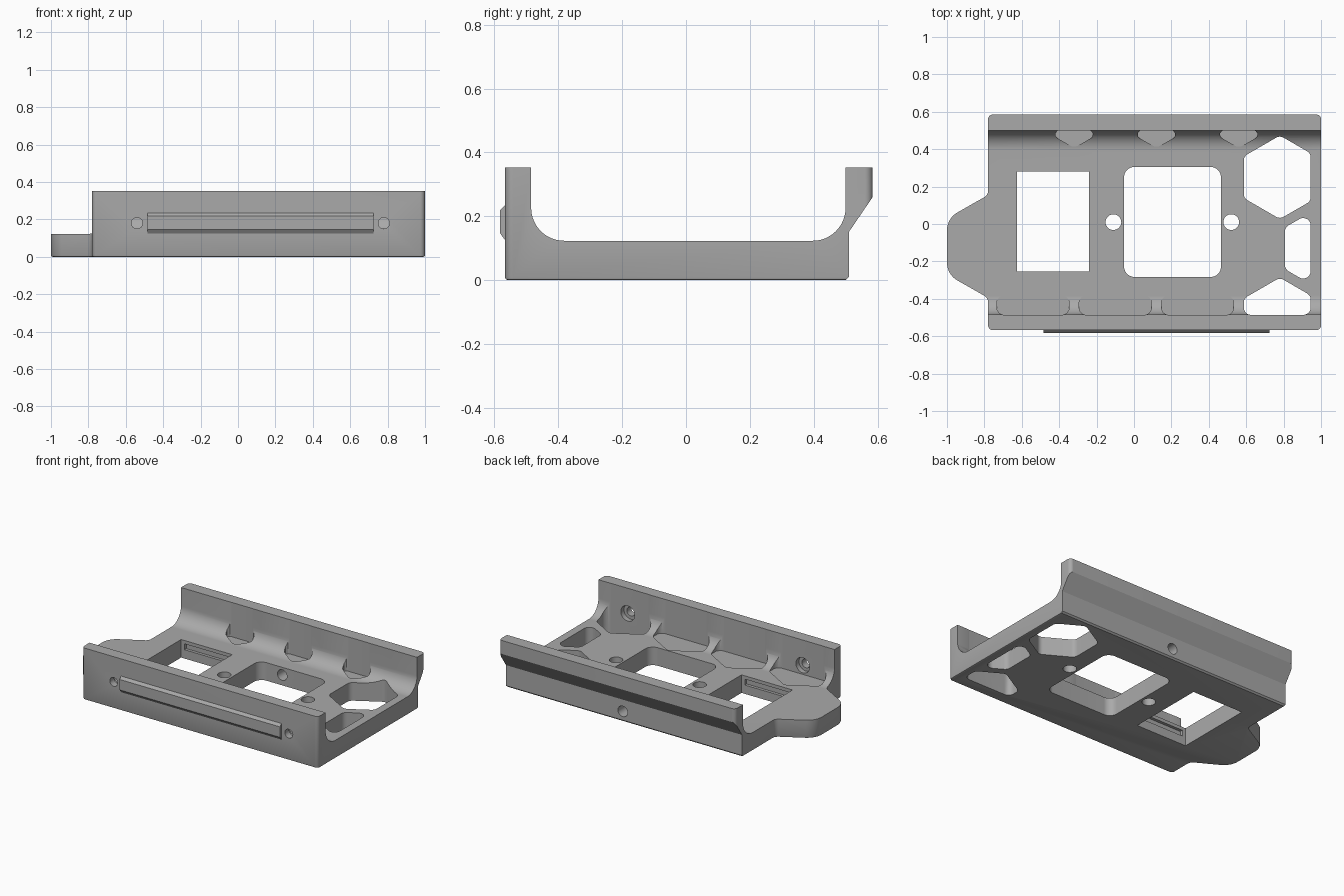
import bpy, bmesh, math
from mathutils import Vector, Matrix

if "Cube" in bpy.data.objects:
    bpy.data.objects.remove(bpy.data.objects["Cube"], do_unlink=True)

grey = bpy.data.materials.new("plain grey")
grey.use_nodes = True
COLOUR = (0.4, 0.4, 0.4, 1)
grey.diffuse_color = COLOUR
grey.node_tree.nodes["Principled BSDF"].inputs["Base Color"].default_value = COLOUR

# Maps from (profile u, profile v, depth) to world axes
ALONG_X = Matrix(((0, 0, 1), (1, 0, 0), (0, 1, 0))).to_4x4()
ALONG_Y = Matrix(((1, 0, 0), (0, 0, -1), (0, 1, 0))).to_4x4()
ALONG_Z = Matrix.Identity(4)


def rounded(points, steps=8):
    """Polygon of (u, v, radius) with its corners replaced by arcs."""
    out = []
    for i, (u, v, r) in enumerate(points):
        p = Vector((u, v))
        a = Vector(points[i - 1][:2]) - p
        b = Vector(points[(i + 1) % len(points)][:2]) - p
        if r == 0:
            out.append(p)
            continue
        half = a.angle(b) / 2
        cut = min(r / math.tan(half), 0.45 * min(a.length, b.length))
        r = cut * math.tan(half)
        a, b = a.normalized(), b.normalized()
        centre = p + (a + b).normalized() * (r / math.sin(half))
        start, end = p + a * cut - centre, p + b * cut - centre
        for k in range(steps + 1):
            out.append(centre + start.lerp(end, k / steps).normalized() * r)
    return out


def prism(name, outline, low, high, frame=ALONG_Z, chamfer=0):
    bm = bmesh.new()
    base = bm.faces.new([bm.verts.new((u, v, low)) for u, v in outline])
    rim = list(base.edges)
    top = bmesh.ops.extrude_face_region(bm, geom=[base], use_keep_orig=True)["geom"]
    bmesh.ops.translate(bm, vec=(0, 0, high - low),
                        verts=[g for g in top if isinstance(g, bmesh.types.BMVert)])
    if chamfer:
        bmesh.ops.bevel(bm, geom=rim, offset=chamfer, segments=2, profile=0.5, affect='EDGES')
    bmesh.ops.transform(bm, matrix=frame, verts=bm.verts)
    bmesh.ops.recalc_face_normals(bm, faces=bm.faces)
    mesh = bpy.data.meshes.new(name)
    bm.to_mesh(mesh)
    bm.free()
    mesh.materials.append(grey)
    ob = bpy.data.objects.new(name, mesh)
    bpy.context.collection.objects.link(ob)
    return ob


def box(x0, x1, y0, y1, r=0):
    return rounded([(x0, y0, r), (x1, y0, r), (x1, y1, r), (x0, y1, r)])


def circle(u, v, r, n=32):
    return [(u + r * math.cos(math.tau * i / n), v + r * math.sin(math.tau * i / n))
            for i in range(n)]


def combine(target, tool, operation='DIFFERENCE'):
    tool.hide_render = True
    mod = target.modifiers.new("cut", 'BOOLEAN')
    mod.operation, mod.solver, mod.object = operation, 'EXACT', tool
    bpy.context.view_layer.objects.active = target
    bpy.ops.object.modifier_apply(modifier=mod.name)
    bpy.data.objects.remove(tool, do_unlink=True)


def clip(poly, axis, limit, sign):
    """Keep the part of a polygon where sign * coordinate <= sign * limit."""
    out = []
    for i, p in enumerate(poly):
        q = poly[(i + 1) % len(poly)]
        dp, dq = sign * (p[axis] - limit), sign * (q[axis] - limit)
        if dp <= 0:
            out.append(p)
        if dp * dq < 0:
            out.append(p.lerp(q, dp / (dp - dq)))
    return out


# Cradle: U-shaped section limited by the plan outline with its end tab
section = rounded([(-0.65, -0.05, 0), (0.5, -0.05, 0), (0.5, 0, 0), (0.51, 0.01, 0),
                   (0.51, 0.15, 0), (0.6, 0.282, 0), (0.6, 0.352, 0), (0.5, 0.352, 0),
                   (0.5, 0.123, 0.195), (-0.485, 0.123, 0.195),
                   (-0.485, 0.352, 0), (-0.65, 0.352, 0)], 20)
cradle = prism("cradle_body", section, -1.1, 1.1, ALONG_X)
plan = rounded([(1, -0.567, 0.025), (1, 0.585, 0.025), (-0.78, 0.585, 0.025),
                (-0.78, 0.155, 0.04), (-1, 0.03, 0.11), (-1, -0.27, 0.11),
                (-0.78, -0.395, 0.04), (-0.78, -0.567, 0.025)])
combine(cradle, prism("plan_limit", plan, 0, 0.5, chamfer=0.008), 'INTERSECT')

# Windows through the base, with a shallow groove inside the square one
combine(cradle, prism("square_window", box(-0.625, -0.24, -0.255, 0.28), -0.2, 0.6))
combine(cradle, prism("window_groove", box(-0.6, -0.265, -0.275, 0.3), 0.06, 0.1))
combine(cradle, prism("round_window", box(-0.053, 0.465, -0.283, 0.305, 0.055), -0.2, 0.6))

# Honeycomb: (x, y, floor height); a negative floor goes right through
cells = [(0.78, 0.25, -0.2), (1.0, -0.13, -0.2), (0.78, -0.51, -0.2)]
cells += [(-0.54 + 0.44 * i, -0.51, 0.118) for i in range(3)]
cells += [(-0.32 + 0.44 * i, 0.63, 0.118) for i in range(3)]
for x, y, floor in cells:
    hexagon = [Vector((x, y)) + 0.223 * Vector((math.sin(k * math.pi / 3), math.cos(k * math.pi / 3)))
               for k in range(6)]
    hexagon = clip(hexagon, 0, 0.945, 1)
    hexagon = clip(hexagon, 1, 0.501, 1)
    hexagon = clip(hexagon, 1, -0.486, -1)
    combine(cradle, prism("honeycomb_cell", rounded([(p.x, p.y, 0.04) for p in hexagon]), floor, 0.6))

# Base, front wall and back wall holes
for x in (-0.11, 0.52):
    combine(cradle, prism("base_hole", circle(x, 0.01, 0.042), -0.2, 0.6))
for x in (-0.54, 0.78):
    combine(cradle, prism("wall_hole", circle(x, 0.18, 0.03), 0.4, 0.7, ALONG_Y))
    combine(cradle, prism("wall_counterbore", circle(x, 0.18, 0.052), 0.4, 0.52, ALONG_Y))
combine(cradle, prism("back_hole", circle(0.12, 0.07, 0.036), -0.7, -0.25, ALONG_Y))

# Raised rail on the front wall
rail = prism("front_rail", [(-0.55, 0.125), (-0.567, 0.125), (-0.583, 0.147),
                            (-0.583, 0.218), (-0.567, 0.235), (-0.55, 0.235)],
             -0.485, 0.725, ALONG_X)

for ob in (cradle, rail):
    bpy.ops.object.select_all(action='DESELECT')
    ob.select_set(True)
    bpy.context.view_layer.objects.active = ob
    bpy.ops.object.shade_smooth_by_angle(angle=math.radians(30))
